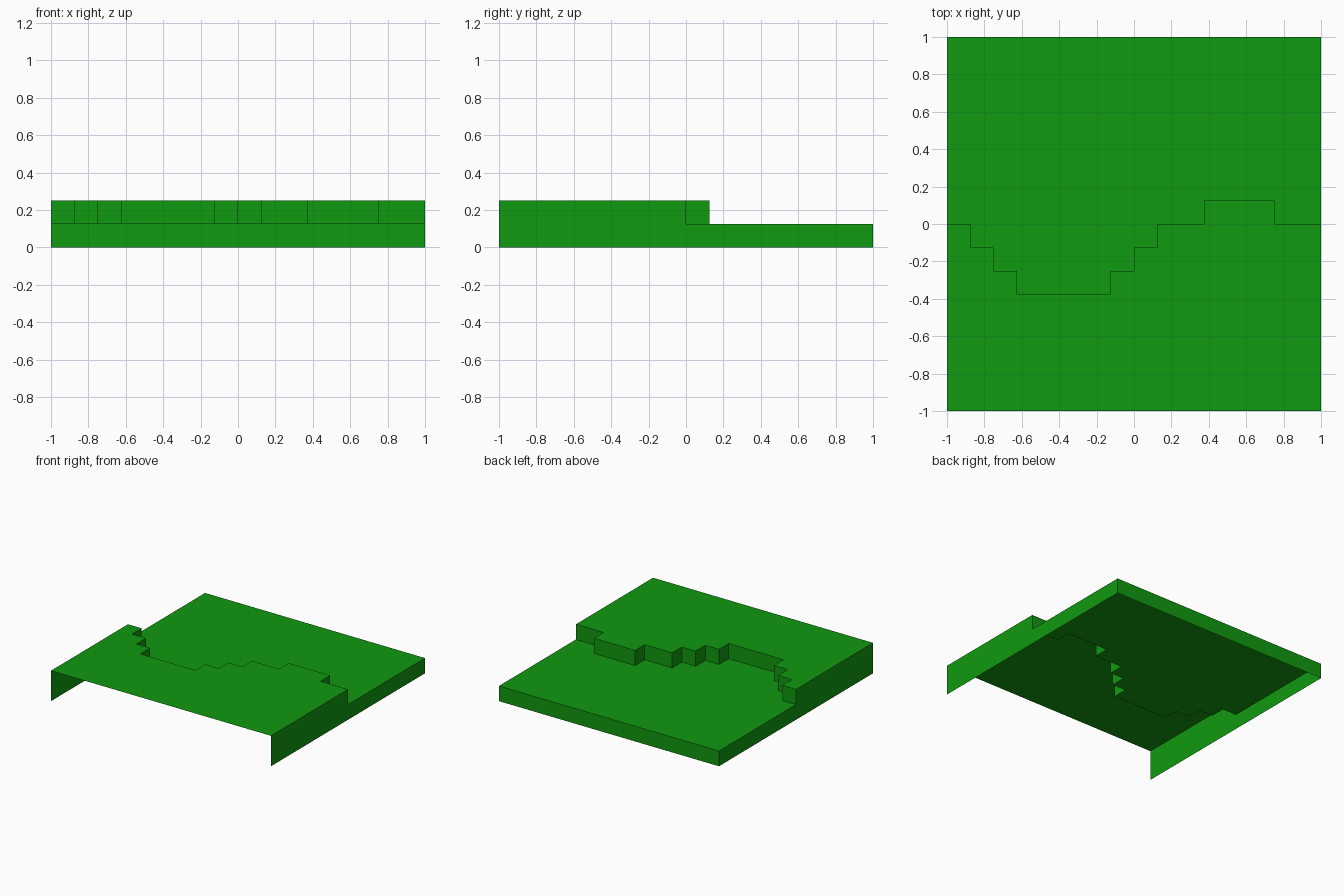
import bpy

if "Cube" in bpy.data.objects:
    bpy.data.objects.remove(bpy.data.objects["Cube"])

U = 0.125               # grid step of the tile
LOW, HIGH = U, 2 * U    # heights of the two terraces

grass = bpy.data.materials.new("grass green")
grass.diffuse_color = (0.005, 0.32, 0.005, 1)
grass.use_nodes = True
grass.node_tree.nodes["Principled BSDF"].inputs["Base Color"].default_value = grass.diffuse_color


def make_part(name, faces):
    """Build a flat-shaded object from lists of corner points."""
    verts, polys = [], []
    for face in faces:
        polys.append(range(len(verts), len(verts) + len(face)))
        verts.extend(face)
    mesh = bpy.data.meshes.new(name)
    mesh.from_pydata(verts, [], [list(p) for p in polys])
    mesh.materials.append(grass)
    obj = bpy.data.objects.new(name, mesh)
    bpy.context.collection.objects.link(obj)
    return obj


# stepped cliff line: (end x, y) of each straight run, in grid steps
runs = [(-7, 0), (-6, -1), (-5, -2), (-1, -3), (0, -2),
        (1, -1), (3, 0), (6, 1), (8, 0)]
path, x = [], -8
for end, y in runs:
    path += [(x * U, y * U), (end * U, y * U)]
    x = end
back_path = path[::-1]

# terraces on either side of the cliff line
make_part("upper_ground", [[(-1, -1, HIGH), (1, -1, HIGH)]
                           + [(px, py, HIGH) for px, py in back_path]])
make_part("lower_ground", [[(1, 1, LOW), (-1, 1, LOW)]
                           + [(px, py, LOW) for px, py in path]])

# vertical cliff faces
make_part("cliff", [[(*a, LOW), (*b, LOW), (*b, HIGH), (*a, HIGH)]
                    for a, b in zip(back_path, back_path[1:])])

# side walls follow the terrace step; front and underside stay open
side = [(-1, 0), (1, 0), (1, LOW), (0, LOW), (0, HIGH), (-1, HIGH)]
make_part("right_wall", [[(1, y, z) for y, z in side]])
make_part("left_wall", [[(-1, y, z) for y, z in side[::-1]]])
make_part("back_wall", [[(1, 1, 0), (-1, 1, 0), (-1, 1, LOW), (1, 1, LOW)]])
